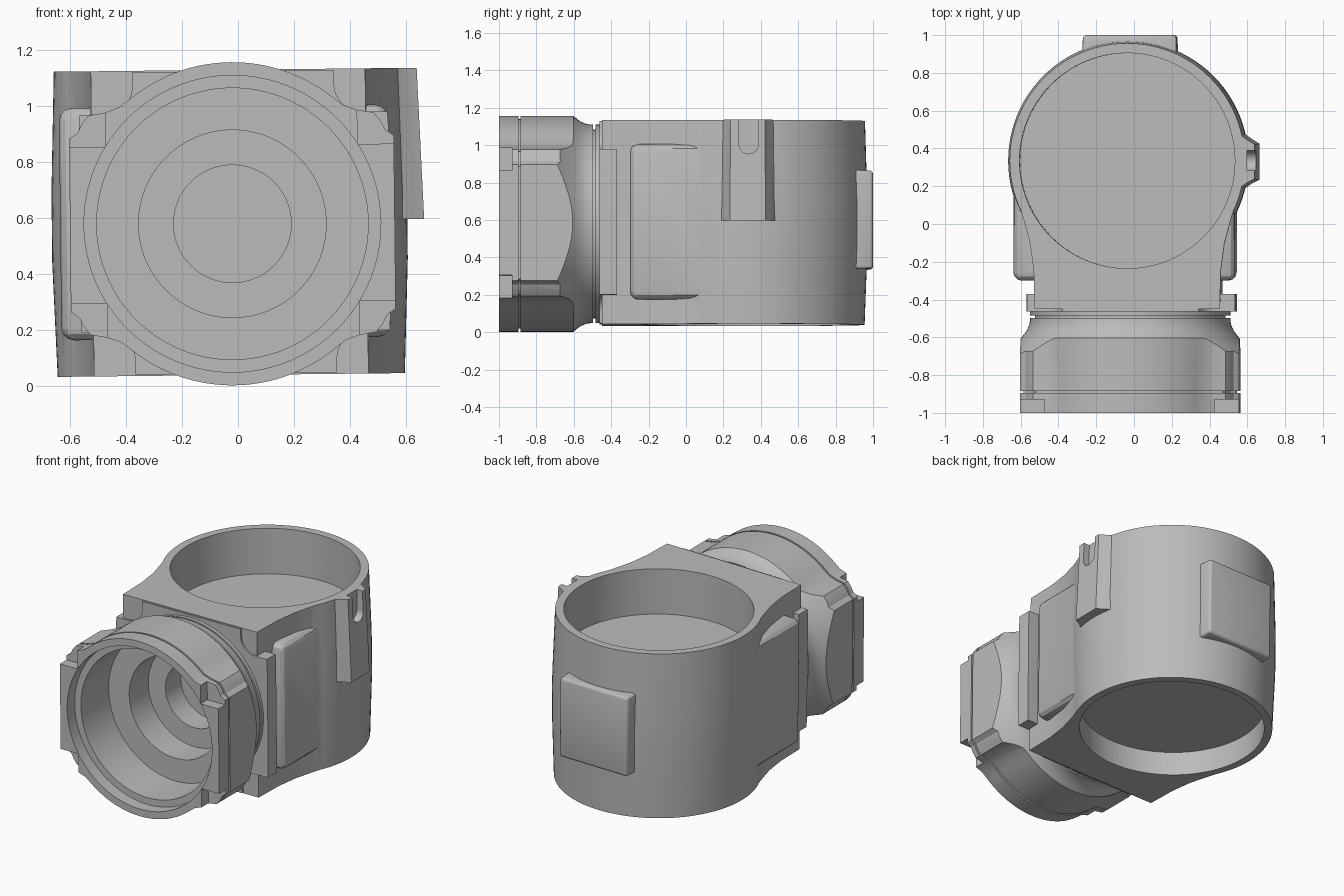
import bpy, bmesh, math
from mathutils import Matrix, Vector

old = bpy.data.objects.get("Cube")
if old:
    bpy.data.objects.remove(old, do_unlink=True)

# one cast-metal grey
metal = bpy.data.materials.new("cast grey")
metal.use_nodes = True
GREY = (0.5, 0.5, 0.5, 1)
metal.diffuse_color = GREY
metal.node_tree.nodes["Principled BSDF"].inputs["Base Color"].default_value = GREY

CX, CZ = -0.02, 0.58        # axis of the front socket
DX, DY = -0.03, 0.335       # axis of the drum
LOW, HIGH = 0.04, 1.13      # drum ends
PLACE = {"x": lambda a, b, t: (t, a, b),
         "y": lambda a, b, t: (a, t, b),
         "z": lambda a, b, t: (a, b, t)}


def finish(name, bm):
    bmesh.ops.remove_doubles(bm, verts=bm.verts, dist=1e-5)
    bmesh.ops.recalc_face_normals(bm, faces=bm.faces)
    mesh = bpy.data.meshes.new(name)
    bm.to_mesh(mesh)
    bm.free()
    mesh.materials.append(metal)
    ob = bpy.data.objects.new(name, mesh)
    bpy.context.collection.objects.link(ob)
    return ob


def prism(name, pts, axis, lo, hi, taper=1, pivot=(0, 0)):
    """Extrude a flat outline along an axis, scaling the far end about a pivot."""
    bm = bmesh.new()
    put = PLACE[axis]
    far = [[p + (v - p) * taper for v, p in zip(q, pivot)] for q in pts]
    a = [bm.verts.new(put(*q, lo)) for q in pts]
    b = [bm.verts.new(put(*q, hi)) for q in far]
    bm.faces.new(a)
    bm.faces.new(b)
    for i in range(len(a)):
        j = (i + 1) % len(a)
        bm.faces.new((a[i], a[j], b[j], b[i]))
    return finish(name, bm)


def lathe(name, profile, axis, centre, steps=96):
    """Revolve (radius, height) points about an axis line."""
    bm = bmesh.new()
    put = PLACE[axis]
    c = Vector(put(*centre, 0))
    vs = [bm.verts.new(c + Vector(put(r, 0, t))) for r, t in profile]
    es = [bm.edges.new(e) for e in zip(vs, vs[1:])]
    bmesh.ops.spin(bm, geom=vs + es, cent=c, axis=put(0, 0, 1),
                   angle=math.tau, steps=steps, use_merge=True)
    return finish(name, bm)


def rect(x0, x1, y0, y1):
    return [(x0, y0), (x1, y0), (x1, y1), (x0, y1)]


def four_way(quarter, cx, cz):
    """Mirror a quarter outline, listed from +z round to +x, into a full one."""
    half = quarter + [(x, -z) for x, z in reversed(quarter)]
    full = half + [(-x, z) for x, z in reversed(half)]
    out = []
    for x, z in full:
        p = (cx + x, cz + z)
        if not out or math.dist(p, out[-1]) > 1e-4:
            out.append(p)
    return out[:-1] if math.dist(out[0], out[-1]) < 1e-4 else out


def apply(ob, kind, **settings):
    mod = ob.modifiers.new(kind.lower(), kind)
    for key, value in settings.items():
        setattr(mod, key, value)
    bpy.context.view_layer.objects.active = ob
    bpy.ops.object.modifier_apply(modifier=mod.name)


def boolean(ob, other, how, keep=False):
    apply(ob, "BOOLEAN", operation=how, object=other, solver="EXACT")
    if not keep:
        bpy.data.objects.remove(other, do_unlink=True)


def bevel(ob, width, segments=3):
    apply(ob, "BEVEL", width=width, segments=segments, limit_method="ANGLE",
          angle_limit=math.radians(30))


# drum, slightly drafted towards both ends
body = lathe("main_body", [(0, LOW), (.62, LOW), (.635, .45), (.635, .7),
                           (.622, HIGH), (0, HIGH)], "z", (DX, DY))

# waist joining drum and socket, narrow over the full height
half = [(.49, -.45), (.495, -.25), (.515, -.1), (.55, .03), (.59, .16), (.56, .3)]
waist = prism("waist", [(DX + x, y) for x, y in half] +
              [(DX - x, y) for x, y in reversed(half)], "z", LOW, HIGH)
boolean(body, waist, "UNION")

# wider cheeks at middle height
cheeks = prism("cheeks", rect(-.635, .54, -.30, .3), "z", .17, 1.0)
bevel(cheeks, .045)
boolean(body, cheeks, "UNION")

# cross-shaped front plate with rounded corner pockets
pocket = [(.46 - .1 * math.cos(t), .49 - .1 * math.sin(t))
          for t in (math.radians(15 * i) for i in range(7))]
plate = prism("front_plate", four_way([(0, .54), (.36, .54)] + pocket +
              [(.55, .39), (.553, .34)], -.012, CZ + .005), "y", -.462, -.37)
boolean(body, plate, "UNION")

# raised back pad
pad = prism("back_pad", rect(-.275, .235, .33, .87), "y", .8, 1.0, .97, (CX, .6))
bevel(pad, .018)
boolean(body, pad, "UNION")

# side clip with a round-bottomed slot
rib = prism("side_clip", [(.56, .18), (.59, .19), (.625, .215), (.665, .235),
                          (.665, .425), (.625, .45), (.59, .475), (.56, .485)],
            "z", .59, HIGH, .97, (DX, DY))
boolean(body, rib, "UNION")
arc = [(.335 + .053 * math.cos(t), 1.0 + .053 * math.sin(t))
       for t in (math.pi + math.pi * i / 12 for i in range(13))]
boolean(body, prism("slot", arc + [(.388, 1.3), (.282, 1.3)], "x", .603, .8),
        "DIFFERENCE")

# shallow wells in both ends of the drum
for lo, hi in ((.83, 1.3), (-.2, .2)):
    well = lathe("well", [(0, lo), (.57, lo), (.57, hi), (0, hi)], "z", (DX, DY))
    boolean(body, well, "DIFFERENCE")

# socket head: round crown with four shoulders, turned down at the rear
R = .577
crown = [(R * math.sin(t), R * math.cos(t))
         for t in (math.radians(2.5 * i) for i in range(16))]
outline = four_way(crown + [(.40, .42), (.45, .402), (.51, .392), (.535, .36),
                            (.55, .33), (.58, .31)], CX, CZ)
head = prism("socket_head", outline, "y", -.884, -.49)
envelope = lathe("envelope", [(0, -1.1), (.8, -1.1), (.8, -.83), (.70, -.73),
                              (.61, -.64), (.575, -.6), (.548, -.565),
                              (.533, -.53), (.53, -.497), (0, -.497)], "y", (CX, CZ))
boolean(head, envelope, "INTERSECT")

# front lip, separated by a fine groove and notched at its corners
lip = prism("socket_lip", outline, "y", -1.0, -.896)
for sx in (-1, 1):
    for sz in (-1, 1):
        xs = sorted((CX + sx * .45, CX + sx * .8))
        zs = sorted((CZ + sz * .28, CZ + sz * .8))
        notch = prism("notch", rect(*xs, *zs), "y", -1.1, -.93)
        boolean(lip, notch, "DIFFERENCE")
groove = prism("groove_ring", [(CX + (x - CX) * .97, CZ + (z - CZ) * .97)
                               for x, z in outline], "y", -.9, -.88)

# neck and thin flange between head and plate
neck = lathe("neck", [(0, -.51), (.505, -.51), (.505, -.485), (.53, -.485),
                      (.53, -.45), (0, -.45)], "y", (CX, CZ))

# stepped bore through the socket
bore = lathe("bore", [(0, -1.05), (.53, -1.05), (.53, -.92), (.485, -.92),
                      (.485, -.63), (.335, -.63), (.335, -.43), (.21, -.43),
                      (.21, -.27), (0, -.27)], "y", (CX, CZ))
parts = [body, head, lip, groove, neck]
for ob in parts:
    boolean(ob, bore, "DIFFERENCE", keep=True)
bpy.data.objects.remove(bore, do_unlink=True)

# slight roll of the whole casting, then smooth curved walls
mid = Matrix.Translation((0, 0, CZ))
roll = mid @ Matrix.Rotation(-.011, 4, "Y") @ mid.inverted()
bpy.ops.object.select_all(action="DESELECT")
for ob in parts:
    ob.data.transform(roll)
    ob.select_set(True)
bpy.context.view_layer.objects.active = body
bpy.ops.object.shade_smooth_by_angle(angle=math.radians(28))
